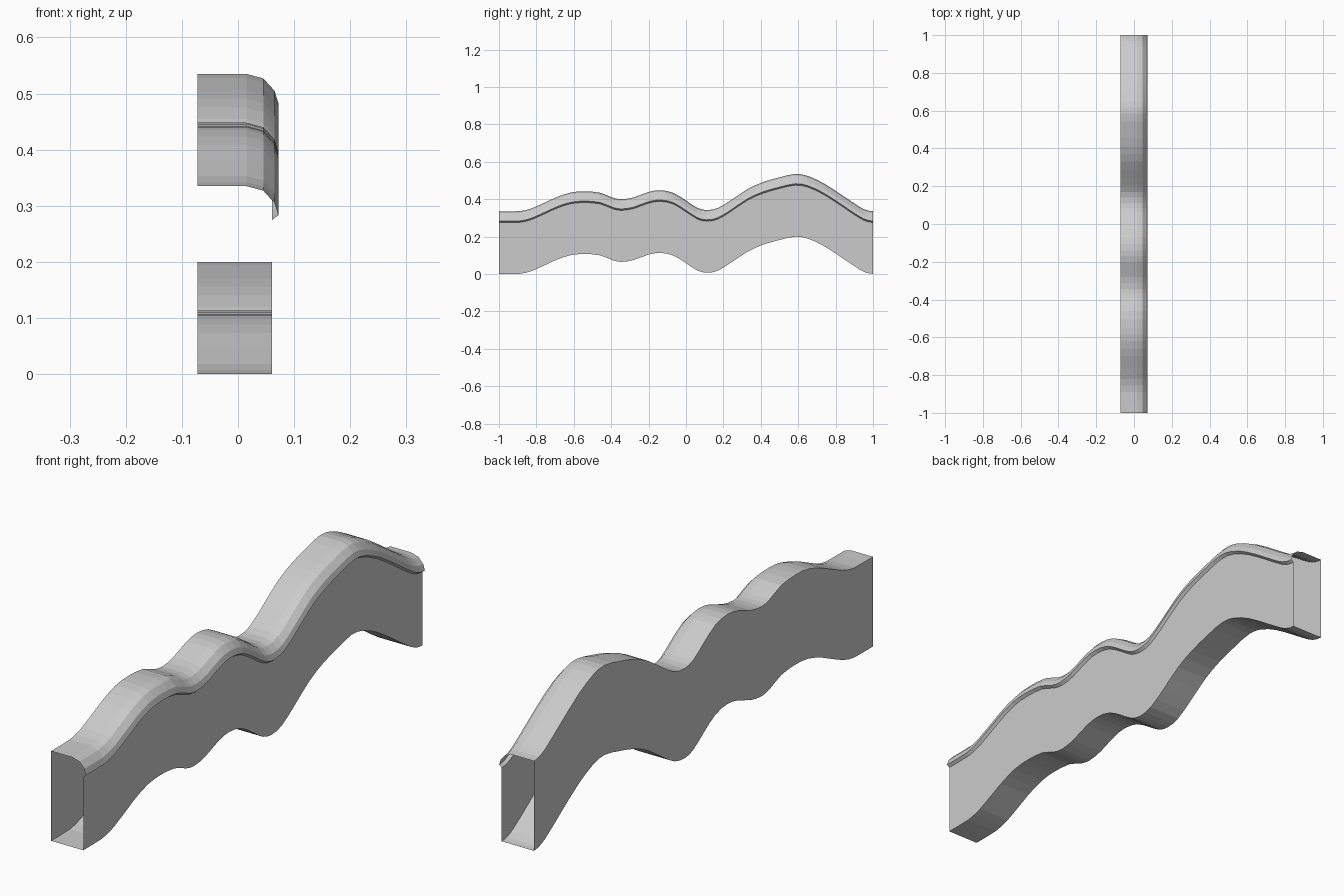
import bpy, bmesh

if "Cube" in bpy.data.objects:
    bpy.data.objects.remove(bpy.data.objects["Cube"])

# wave followed by the whole beam: (y, lift)
wave = [(-1, 0), (-.89, .001), (-.82, .018), (-.7, .073), (-.62, .1), (-.55, .107),
        (-.46, .1), (-.39, .073), (-.345, .065), (-.28, .075), (-.2, .104), (-.14, .113),
        (-.07, .1), (0, .058), (.06, .019), (.11, .007), (.17, .018), (.24, .06),
        (.33, .12), (.41, .156), (.5, .182), (.585, .2), (.65, .19), (.74, .148),
        (.85, .076), (.93, .023), (.97, .005), (1, .001)]

# cross-section (x, z): flat back, rounded front nose with a lip over the wall
section = [(-.072, 0), (-.072, .335), (.015, .335), (.045, .327), (.065, .305),
           (.072, .283), (.061, .275), (.061, 0)]


def smooth_path(pts, steps=2):
    """Hermite curve through the points, using central slopes."""
    n = len(pts)
    slope = []
    for i in range(n):
        a, b = pts[max(i - 1, 0)], pts[min(i + 1, n - 1)]
        slope.append((b[1] - a[1]) / (b[0] - a[0]))
    out = []
    for i in range(n - 1):
        (y0, z0), (y1, z1) = pts[i], pts[i + 1]
        h = y1 - y0
        for k in range(steps):
            t = k / steps
            z = ((2*t**3 - 3*t**2 + 1) * z0 + (t**3 - 2*t**2 + t) * h * slope[i]
                 + (3*t**2 - 2*t**3) * z1 + (t**3 - t**2) * h * slope[i + 1])
            out.append((y0 + h * t, max(z, 0)))
    return out + [pts[-1]]


# open-ended hollow beam swept along the wave
bm = bmesh.new()
rings = [[bm.verts.new((x, y, z + lift)) for x, z in section]
         for y, lift in smooth_path(wave)]
m = len(section)
for a, b in zip(rings, rings[1:]):
    for i in range(m):
        j = (i + 1) % m
        bm.faces.new((a[i], b[i], b[j], a[j]))
bmesh.ops.recalc_face_normals(bm, faces=bm.faces)
mesh = bpy.data.meshes.new("wavy_beam")
bm.to_mesh(mesh)
bm.free()
beam = bpy.data.objects.new("wavy_beam", mesh)
bpy.context.collection.objects.link(beam)
